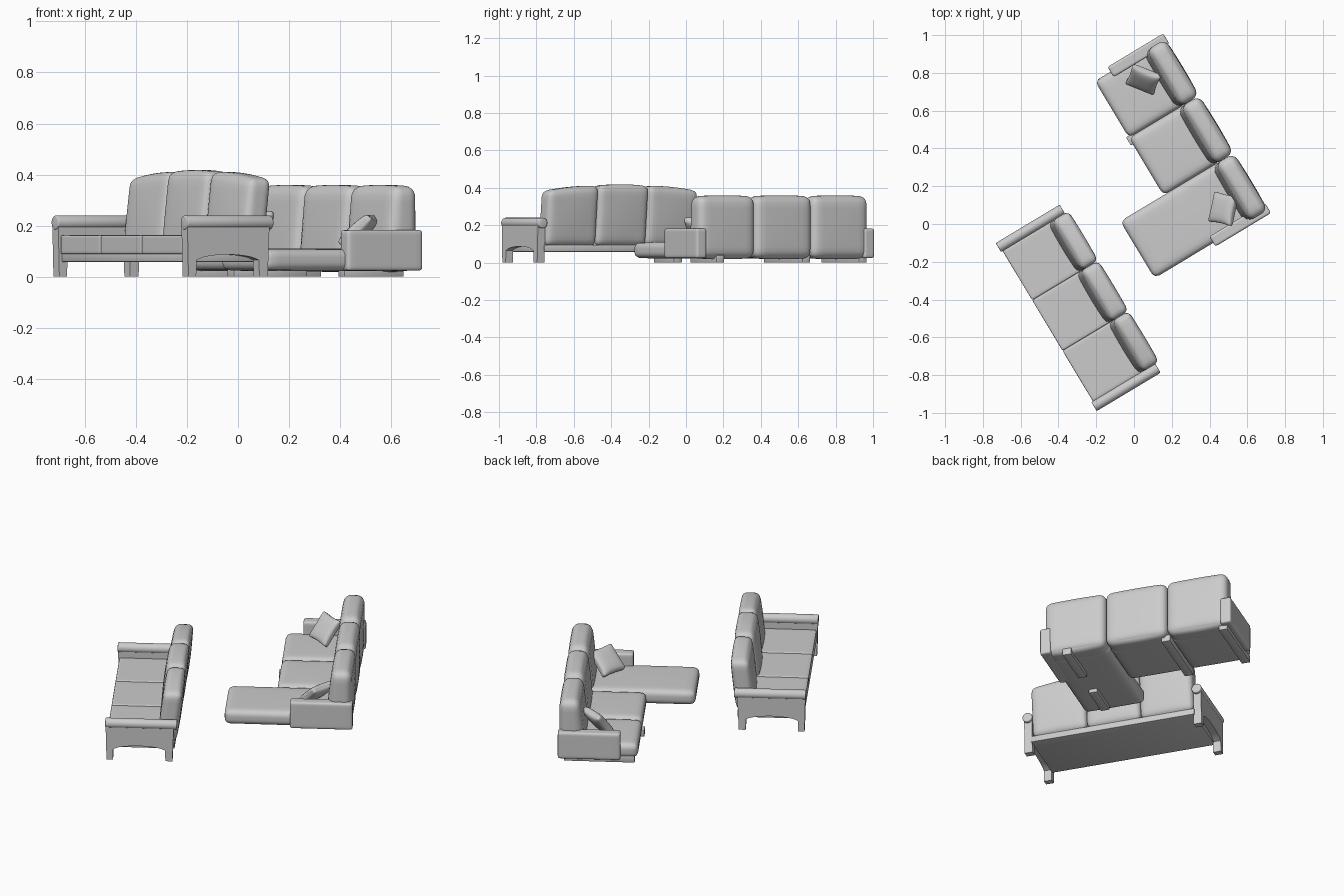
import bpy, bmesh, math
from mathutils import Matrix, Vector

if "Cube" in bpy.data.objects:
    bpy.data.objects.remove(bpy.data.objects["Cube"])

TURN = Matrix.Rotation(math.radians(-59), 4, 'Z')   # both sofas share this heading


def finish(name, bm, matrix=TURN, angle=40):
    bmesh.ops.recalc_face_normals(bm, faces=bm.faces)
    me = bpy.data.meshes.new(name)
    bm.to_mesh(me)
    bm.free()
    ob = bpy.data.objects.new(name, me)
    bpy.context.collection.objects.link(ob)
    ob.matrix_world = matrix
    bpy.context.view_layer.objects.active = ob
    ob.select_set(True)
    bpy.ops.object.shade_smooth_by_angle(angle=math.radians(angle))
    ob.select_set(False)
    return ob


def cushion(name, x, y, z, r=0.02, bulge=(0, 0, 0), deform=None, matrix=TURN):
    """Rounded box between the given ranges, puffed by bulge, then deformed."""
    lo, hi = Vector((x[0], y[0], z[0])), Vector((x[1], y[1], z[1]))
    mid, half = (lo + hi) / 2, (hi - lo) / 2
    bm = bmesh.new()
    bmesh.ops.create_cube(bm, size=2)
    bmesh.ops.subdivide_edges(bm, edges=bm.edges[:], cuts=13, use_grid_fill=True)
    for v in bm.verts:
        t = Vector([math.sin(c * math.pi / 2) for c in v.co])
        p = Vector([t[i] * half[i] for i in range(3)])
        q = Vector([max(-(half[i] - r), min(half[i] - r, p[i])) for i in range(3)])
        d = p - q
        if d.length > 1e-7:
            p = q + d.normalized() * r
        for i in range(3):
            a, b = t[(i + 1) % 3], t[(i + 2) % 3]
            p[i] += bulge[i] * t[i] * (1 - a * a) * (1 - b * b)
        p += mid
        v.co = deform(p) if deform else p
    return finish(name, bm, matrix)


def box(name, x, y, z, bevel=0.004):
    bm = bmesh.new()
    bmesh.ops.create_cube(bm, size=1)
    for v in bm.verts:
        v.co = [(a + b) / 2 + c * (b - a) for c, (a, b) in zip(v.co, (x, y, z))]
    bmesh.ops.bevel(bm, geom=bm.edges[:], offset=bevel, segments=2, affect='EDGES', profile=0.5)
    return finish(name, bm)


# ---------- Sofa with wooden arms ----------
def arm_frame(name, x0, x1):
    # side panel with two legs and a shallow arch, as a profile in y-z
    arch = [(-0.635 + 0.285 * i / 10, 0.065 + 0.022 * math.sin(math.pi * i / 10) ** 0.6)
            for i in range(11)]
    prof = [(-0.677, 0.2), (-0.672, 0), (-0.637, 0)] + arch + [(-0.348, 0), (-0.31, 0), (-0.302, 0.2)]
    bm = bmesh.new()
    f = bm.faces.new([bm.verts.new((x0, y, z)) for y, z in prof])
    ext = bmesh.ops.extrude_face_region(bm, geom=[f])
    bmesh.ops.translate(bm, vec=(x1 - x0, 0, 0),
                        verts=[g for g in ext['geom'] if isinstance(g, bmesh.types.BMVert)])
    finish(name, bm, angle=30)


def arm_roll(name, xc):
    bm = bmesh.new()
    m = Matrix.Translation((xc, -0.482, 0.212)) @ Matrix.Rotation(math.pi / 2, 4, 'X')
    bmesh.ops.create_cone(bm, cap_ends=True, segments=32, radius1=0.028, radius2=0.028,
                          depth=0.395, matrix=m)
    rims = [e for e in bm.edges if any(len(f.verts) > 4 for f in e.link_faces)]
    bmesh.ops.bevel(bm, geom=rims, offset=0.006, segments=3, affect='EDGES', profile=0.5)
    finish(name, bm)


for side, x0 in (("left", -0.285), ("right", 0.697)):
    arm_frame(side + "_arm_frame", x0, x0 + 0.045)
    arm_roll(side + "_arm_roll", x0 + 0.0225)

box("seat_rail", (-0.245, 0.702), (-0.66, -0.3), (0.058, 0.095))


def lean_back(p):
    # lean and taper, with a crest across the whole backrest
    k = (p.z - 0.09) / 0.3
    crest = 0.03 * max(0, 1 - ((p.x - 0.227) / 0.46) ** 2)
    return Vector((p.x, p.y - 0.035 * (1 - k), p.z + crest * max(0, k)))


seams = (-0.238, 0.068, 0.38, 0.694)
for i in range(3):
    span = (seams[i], seams[i + 1])
    cushion(f"wood_sofa_seat_{i + 1}", span, (-0.67, -0.32), (0.088, 0.163), 0.008)
    fwd = 0.008 if i == 1 else 0
    cushion(f"wood_sofa_back_{i + 1}", span, (-0.36 - fwd, -0.258), (0.09, 0.384), 0.03,
            (0, 0.008, 0.005), lean_back)

# ---------- Chaise sofa ----------


def wedge(p):
    # thicker towards the bottom front
    if p.y < 0.59:
        p.y -= 0.03 * max(0, (0.33 - p.z) / 0.3) * (0.59 - p.y) / 0.06
    return p


seams = (-0.755, -0.405, -0.05, 0.302)
for i in range(3):
    span = (seams[i], seams[i + 1])
    front = -0.055 if i == 2 else 0.212
    cushion(f"chaise_sofa_seat_{i + 1}", span, (front, 0.57), (0.024, 0.108), 0.032, (0, 0, 0.003))
    cushion(f"chaise_sofa_back_{i + 1}", span, (0.532, 0.645), (0.024, 0.354), 0.04,
            (0, 0.005, 0.006), wedge)

for side, x in (("left", (-0.785, -0.722)), ("right", (0.262, 0.324))):
    cushion(f"chaise_sofa_{side}_arm", x, (0.308, 0.652), (0.024, 0.183), 0.012)

# low runners under the modules
for i, (x, y) in enumerate(((-0.73, (0.23, 0.62)), (-0.39, (0.2, 0.6)),
                            (0.17, (0.37, 0.64)), (0.17, (-0.01, 0.2)))):
    box(f"runner_{i + 1}", (x - 0.025, x + 0.025), y, (0, 0.04), 0.003)


# ---------- Scatter pillows ----------
def pinch(p):
    # thin towards the rim, sides slightly drawn in
    a, b = min(1, abs(p.x) / 0.085), min(1, abs(p.y) / 0.085)
    return Vector((p.x * (1 - 0.07 * (1 - b * b)), p.y * (1 - 0.07 * (1 - a * a)),
                   p.z * (0.3 + 0.7 * ((1 - a ** 3) * (1 - b ** 3)) ** 0.5)))


for i, (loc, turn, tilt) in enumerate((((0.05, 0.765, 0.187), -22, 52),
                                       ((0.473, 0.08, 0.18), -102, 42))):
    m = (Matrix.Translation(loc) @ Matrix.Rotation(math.radians(turn), 4, 'Z')
         @ Matrix.Rotation(math.radians(tilt), 4, 'X'))
    cushion(f"scatter_pillow_{i + 1}", (-0.082, 0.082), (-0.082, 0.082), (-0.03, 0.03),
            0.014, deform=pinch, matrix=m)
